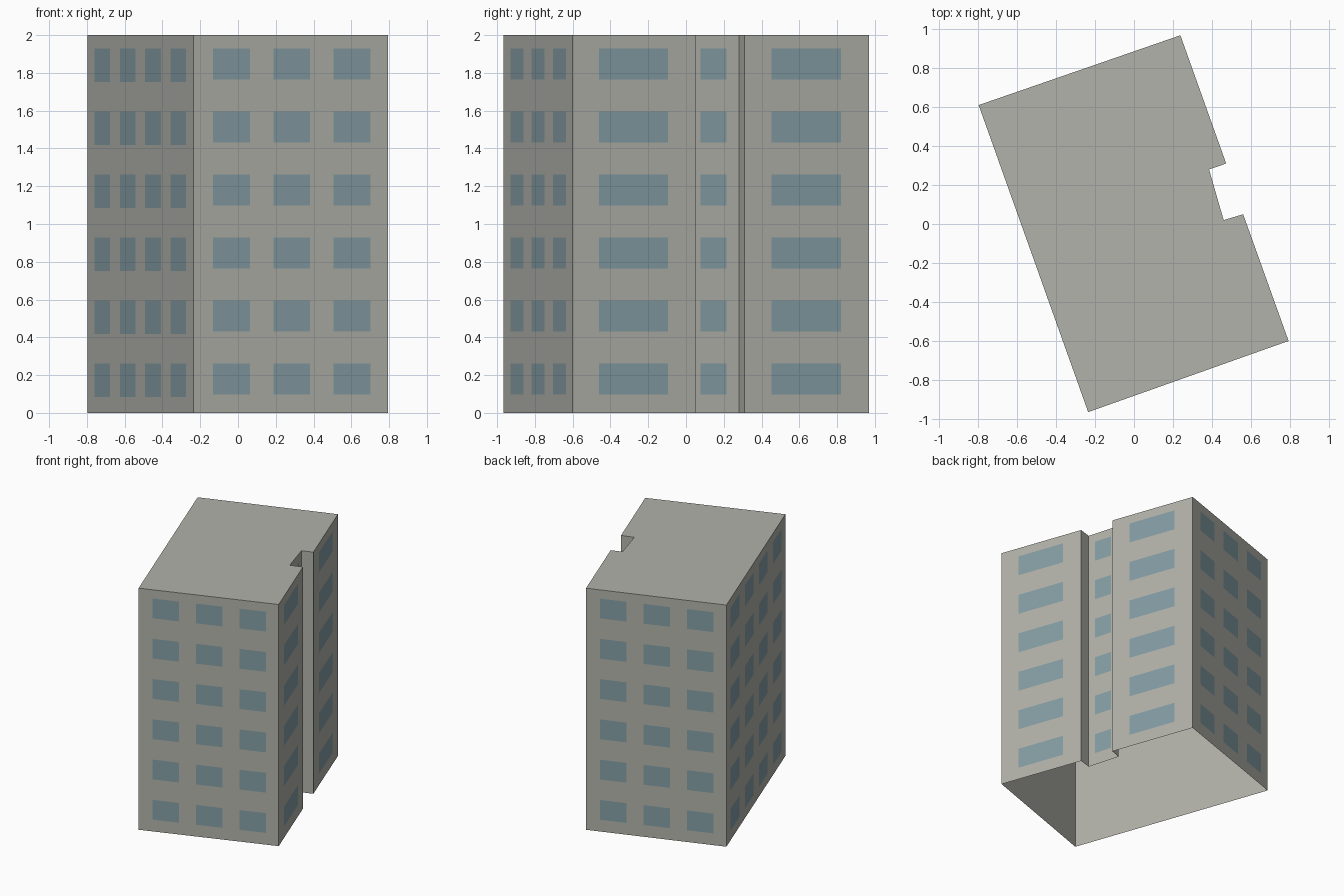
import bpy
import bmesh
from mathutils import Vector

cube = bpy.data.objects.get("Cube")
if cube:
    bpy.data.objects.remove(cube, do_unlink=True)

HEIGHT = 2.0
FLOORS = 6
OFFSET = 0.002


def material(name, rgb):
    m = bpy.data.materials.new(name)
    m.use_nodes = True
    m.diffuse_color = (*rgb, 1)
    m.node_tree.nodes["Principled BSDF"].inputs["Base Color"].default_value = (*rgb, 1)
    return m


def finish(bm, name, mat):
    mesh = bpy.data.meshes.new(name)
    bm.to_mesh(mesh)
    bm.free()
    mesh.materials.append(mat)
    obj = bpy.data.objects.new(name, mesh)
    bpy.context.collection.objects.link(obj)


concrete = material("warm grey concrete", (0.445, 0.445, 0.405))
glass = material("blue grey glass", (0.235, 0.342, 0.376))

# Footprint, counter-clockwise from the front corner, with a notch on the +x side
plan = [Vector(p) for p in (
    (-0.235, -0.965), (0.793, -0.6), (0.56, 0.05), (0.46, 0.02),
    (0.385, 0.28), (0.473, 0.31), (0.238, 0.968), (-0.797, 0.61))]
edges = list(zip(plan, plan[1:] + plan[:1]))

# Walls and roof: a shell open at the bottom
bm = bmesh.new()
low = [bm.verts.new((p.x, p.y, 0)) for p in plan]
high = [bm.verts.new((p.x, p.y, HEIGHT)) for p in plan]
for i in range(len(plan)):
    j = (i + 1) % len(plan)
    bm.faces.new((low[i], low[j], high[j], high[i]))
bm.faces.new(high)
finish(bm, "building_shell", concrete)


# Window plates: spans are fractions along the wall, repeated on each floor
def windows(name, wall, spans, sill):
    a, b = edges[wall]
    along = b - a
    out = Vector((along.y, -along.x)).normalized() * OFFSET
    bm = bmesh.new()
    for floor in range(FLOORS):
        base = floor * HEIGHT / FLOORS
        for s, e in spans:
            p, q = a + along * s + out, a + along * e + out
            z0, z1 = base + sill, base + 0.262
            bm.faces.new([bm.verts.new(v) for v in (
                (p.x, p.y, z0), (q.x, q.y, z0), (q.x, q.y, z1), (p.x, p.y, z1))])
    finish(bm, name, glass)


three = [(0.1 + 0.31 * i, 0.29 + 0.31 * i) for i in range(3)]
four = [(0.069 + 0.239 * i, 0.216 + 0.239 * i) for i in range(4)]
wide = [(0.215, 0.775)]

windows("front_windows", 0, three, 0.098)
windows("back_windows", 6, three, 0.098)
windows("long_side_windows", 7, four, 0.085)
windows("notched_side_front_windows", 1, wide, 0.098)
windows("notched_side_back_windows", 5, wide, 0.098)
windows("notch_windows", 3, [(0.22, 0.75)], 0.098)
